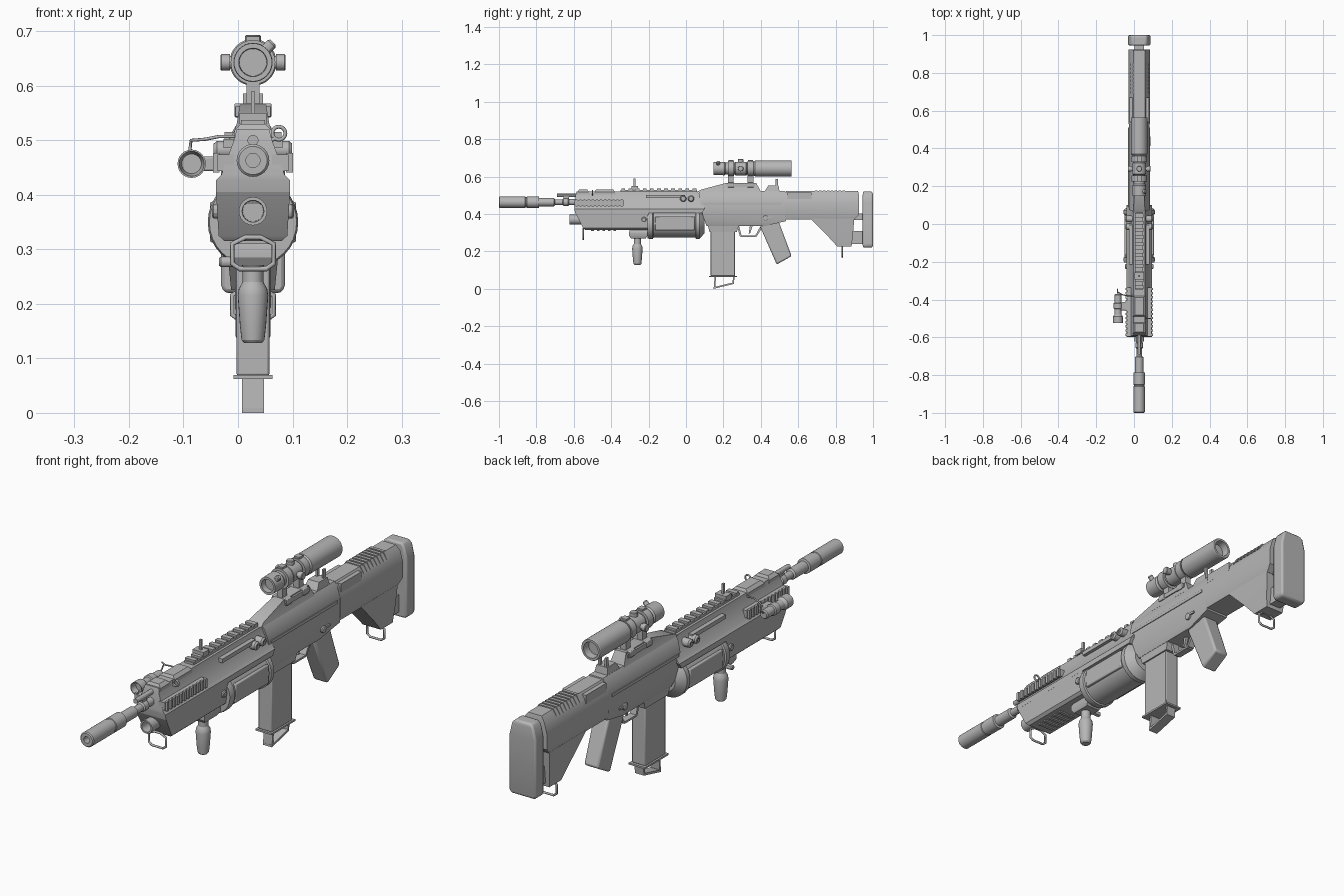
import bpy, bmesh, math
from mathutils import Vector

CX = 0.0275  # centre line of the body
gray = bpy.data.materials.new("gunmetal_gray")
gray.diffuse_color = (0.47, 0.47, 0.47, 1)


def finish(name, bm, bevel=0):
    bmesh.ops.remove_doubles(bm, verts=bm.verts, dist=1e-5)
    bmesh.ops.recalc_face_normals(bm, faces=bm.faces)
    me = bpy.data.meshes.new(name)
    bm.to_mesh(me)
    bm.free()
    ob = bpy.data.objects.new(name, me)
    bpy.context.collection.objects.link(ob)
    me.materials.append(gray)
    if bevel:
        m = ob.modifiers.new("edge_bevel", 'BEVEL')
        m.width, m.segments, m.limit_method = bevel, 2, 'ANGLE'
    return ob


def hull(name, levels, bevel=0, cx=CX):
    """Stack of rectangles: (half width, y front, y back, z front[, z back])."""
    bm = bmesh.new()
    rings = []
    for lv in levels:
        hw, y0, y1, z0 = lv[:4]
        z1 = lv[4] if len(lv) > 4 else z0
        rings.append([bm.verts.new(p) for p in ((cx - hw, y0, z0), (cx + hw, y0, z0),
                                                (cx + hw, y1, z1), (cx - hw, y1, z1))])
    for a, b in zip(rings, rings[1:]):
        for i in range(4):
            j = (i + 1) % 4
            bm.faces.new((a[i], a[j], b[j], b[i]))
    bm.faces.new(rings[0])
    bm.faces.new(rings[-1])
    return finish(name, bm, bevel)


def box(name, x, y, z, sx, sy, sz, bevel=0):
    return hull(name, [(sx / 2, y - sy / 2, y + sy / 2, z - sz / 2),
                       (sx / 2, y - sy / 2, y + sy / 2, z + sz / 2)], bevel, x)


def lathe(name, axis, origin, profile, n=24):
    """Rings of (distance along axis, radius), closed at both ends."""
    bm = bmesh.new()
    ax = Vector(axis).normalized()
    u = ax.orthogonal().normalized()
    w = ax.cross(u)
    rings = []
    for t, r in profile:
        rings.append([bm.verts.new(Vector(origin) + ax * t + (u * math.cos(a) + w * math.sin(a)) * r)
                      for a in (2 * math.pi * i / n for i in range(n))])
    for a, b in zip(rings, rings[1:]):
        for i in range(n):
            j = (i + 1) % n
            bm.faces.new((a[i], a[j], b[j], b[i]))
    bm.faces.new(rings[0])
    bm.faces.new(rings[-1])
    return finish(name, bm)


def wire(name, pts, r, closed=False):
    cu = bpy.data.curves.new(name, 'CURVE')
    cu.dimensions, cu.bevel_depth, cu.bevel_resolution = '3D', r, 2
    cu.use_fill_caps = True
    sp = cu.splines.new('POLY')
    sp.points.add(len(pts) - 1)
    for p, q in zip(sp.points, pts):
        p.co = (*q, 1)
    sp.use_cyclic_u = closed
    ob = bpy.data.objects.new(name, cu)
    bpy.context.collection.objects.link(ob)
    cu.materials.append(gray)


Y = (0, 1, 0)
Z = (0, 0, 1)

# Barrel with suppressor, gas tube and lower launcher muzzle
lathe("suppressor", Y, (CX, 0, 0.463),
      [(-0.93, 0.013), (-1.0, 0.013), (-1.0, 0.026), (-0.996, 0.03), (-0.86, 0.03), (-0.858, 0.028),
       (-0.852, 0.028), (-0.85, 0.03), (-0.787, 0.03), (-0.785, 0.022), (-0.705, 0.022), (-0.7, 0.015),
       (-0.66, 0.015), (-0.655, 0.02), (-0.63, 0.02), (-0.625, 0.016), (-0.57, 0.016)])
lathe("gas_tube", Y, (CX, 0, 0.5), [(-0.69, 0.007), (-0.69, 0.01), (-0.56, 0.01)], 12)
box("gas_block", CX, -0.64, 0.484, 0.012, 0.03, 0.03)
lathe("launcher_muzzle", Y, (CX, 0, 0.37),
      [(-0.58, 0.019), (-0.622, 0.02), (-0.622, 0.026), (-0.54, 0.026)])

# Handguard: lower front block and full length upper shell
hull("handguard_lower", [(0.052, -0.54, -0.2, 0.315), (0.063, -0.55, -0.2, 0.325),
                         (0.068, -0.593, -0.2, 0.408)])
hull("handguard_upper", [(0.068, -0.593, 0.085, 0.405), (0.068, -0.597, 0.1, 0.427),
                         (0.058, -0.597, 0.1, 0.437), (0.034, -0.59, 0.075, 0.503),
                         (0.03, -0.585, 0.06, 0.52)])
for y0, y1 in ((-0.58, -0.52), (-0.49, -0.38)):
    hull("top_block", [(0.034, y0 - 0.005, y1 + 0.005, 0.505), (0.034, y0, y1, 0.518),
                       (0.022, y0 + 0.008, y1 - 0.008, 0.53)])
for s in (-1, 1):
    box("side_rail", CX + s * 0.05, -0.465, 0.459, 0.03, 0.26, 0.03)
    for i in range(12):
        box("side_rail_tooth", CX + s * 0.067, -0.586 + i * 0.022, 0.459, 0.012, 0.012, 0.036)
    box("side_ledge", CX + s * 0.045, -0.11, 0.494, 0.018, 0.21, 0.016)
    for y in (-0.015, 0.027):
        lathe("side_knob", (s, 0, 0), (CX, y, 0.482),
              [(0.03, 0.017), (0.066, 0.017), (0.072, 0.012), (0.072, 0.006), (0.068, 0.006)], 16)
    lathe("clamp_bolt", (s, 0, 0), (CX, -0.225, 0.37), [(0.05, 0.014), (0.072, 0.014), (0.075, 0.01)], 12)
for i in range(5):
    box("bottom_vent", CX, -0.5 + i * 0.03, 0.314, 0.07, 0.014, 0.008)

# Top rail and iron sights
box("top_rail", CX, -0.145, 0.522, 0.04, 0.41, 0.014)
for i in range(11):
    box("top_rail_tooth", CX, -0.335 + i * 0.038, 0.532, 0.044, 0.02, 0.01)
box("front_sight_base", CX, -0.275, 0.54, 0.05, 0.035, 0.02)
box("front_sight_post", CX, -0.275, 0.565, 0.008, 0.01, 0.05)
hull("rear_sight_base", [(0.03, 0.42, 0.5, 0.52), (0.024, 0.44, 0.495, 0.552)])
for s in (-1, 1):
    box("rear_sight_ear", CX + s * 0.014, 0.485, 0.568, 0.008, 0.014, 0.036)
wire("top_ring", [(0.075 + 0.012 * math.cos(a), -0.5, 0.513 + 0.012 * math.sin(a))
                  for a in (i * math.pi / 8 for i in range(16))], 0.0035, True)
wire("top_ring_stem", [(CX + 0.025, -0.5, 0.498), (0.068, -0.5, 0.503)], 0.004)

# Under-barrel launcher tube
lathe("launcher_tube", Y, (CX, 0, 0.35),
      [(-0.205, 0.06), (-0.205, 0.08), (-0.195, 0.083), (-0.178, 0.083), (-0.175, 0.077), (0.05, 0.077),
       (0.053, 0.083), (0.072, 0.083), (0.078, 0.078), (0.1, 0.05)], 32)
for s in (-1, 1):
    box("launcher_side_plate", CX + s * 0.072, -0.06, 0.35, 0.014, 0.21, 0.075, 0.004)

# Vertical foregrip with clamp
hull("foregrip_clamp", [(0.03, -0.295, -0.215, 0.27), (0.038, -0.305, -0.205, 0.285),
                        (0.038, -0.305, -0.205, 0.302), (0.028, -0.3, -0.2, 0.318)])
lathe("foregrip", Z, (CX, -0.26, 0),
      [(0.128, 0.016), (0.134, 0.021), (0.16, 0.024), (0.215, 0.028), (0.228, 0.026), (0.24, 0.019), (0.275, 0.019)])
lathe("foregrip_knob", (1, 0, 0), (-0.035, -0.25, 0.277), [(0, 0.007), (0.004, 0.01), (0.03, 0.01)], 12)

# Receiver with magazine
hull("receiver", [(0.04, 0.11, 0.42, 0.335), (0.05, 0.1, 0.535, 0.362), (0.055, 0.085, 0.535, 0.41),
                  (0.055, 0.075, 0.535, 0.465), (0.042, 0.07, 0.535, 0.505), (0.03, 0.07, 0.53, 0.524)])
hull("magazine_well", [(0.036, 0.125, 0.272, 0.305), (0.04, 0.115, 0.285, 0.345)])
hull("magazine", [(0.03, 0.132, 0.262, 0.068), (0.03, 0.132, 0.262, 0.34)], 0.004)
box("magazine_base", CX, 0.198, 0.066, 0.072, 0.15, 0.007)
hull("magazine_pull_bottom", [(0.02, 0.148, 0.256, 0.0, 0.026), (0.02, 0.148, 0.256, 0.009, 0.035)])
hull("magazine_pull_front", [(0.02, 0.148, 0.156, 0.004), (0.02, 0.153, 0.161, 0.066)])
hull("magazine_pull_back", [(0.02, 0.248, 0.256, 0.028), (0.02, 0.252, 0.26, 0.066)])
for s in (-1, 1):
    box("receiver_strip", CX + s * 0.053, 0.3, 0.455, 0.01, 0.42, 0.012)
    lathe("selector", (s, 0, 0), (CX, 0.425, 0.378), [(0.045, 0.014), (0.058, 0.014), (0.06, 0.011)], 16)
    box("selector_lever", CX + s * 0.056, 0.445, 0.382, 0.006, 0.035, 0.009)

# Pistol grip, trigger and guard
hull("grip", [(0.032, 0.485, 0.565, 0.13, 0.175), (0.034, 0.395, 0.49, 0.335, 0.375)], 0.008)
hull("trigger_guard", [(0.014, 0.295, 0.37, 0.276), (0.014, 0.288, 0.378, 0.284)])
hull("trigger_guard_front", [(0.014, 0.288, 0.298, 0.28), (0.014, 0.27, 0.282, 0.345)])
hull("trigger_guard_back", [(0.014, 0.368, 0.378, 0.28), (0.014, 0.395, 0.41, 0.33)])
hull("trigger", [(0.005, 0.335, 0.342, 0.295), (0.006, 0.342, 0.358, 0.34)])

# Scope mount
hull("scope_base", [(0.034, 0.06, 0.4, 0.518), (0.03, 0.08, 0.395, 0.53), (0.024, 0.215, 0.375, 0.566)])
box("scope_rail", CX, 0.295, 0.553, 0.064, 0.15, 0.018)
for y in (0.24, 0.345):
    box("scope_clamp", CX, y, 0.555, 0.068, 0.034, 0.026, 0.003)
    box("scope_post", CX, y, 0.585, 0.024, 0.03, 0.05)
    lathe("scope_ring", Y, (CX, y, 0.643), [(-0.016, 0.034), (-0.016, 0.041), (0.016, 0.041), (0.016, 0.034)])
    box("scope_ring_cap", CX, y, 0.684, 0.024, 0.026, 0.012)

# Scope with turrets
lathe("scope_tube", Y, (CX, 0, 0.643),
      [(0.17, 0.025), (0.147, 0.026), (0.147, 0.035), (0.205, 0.036), (0.212, 0.031), (0.26, 0.031),
       (0.265, 0.036), (0.322, 0.036), (0.327, 0.031), (0.355, 0.031), (0.37, 0.043), (0.562, 0.043),
       (0.565, 0.041), (0.565, 0.032), (0.535, 0.03)], 32)
for d in ((1, 0, 0), (-1, 0, 0), (0, 0, 1)):
    h = 0.05 if d[2] else 0.06
    lathe("scope_turret", d, (CX, 0.292, 0.643), [(0.02, 0.011), (h - 0.018, 0.011), (h - 0.018, 0.015),
                                                  (h - 0.002, 0.015), (h, 0.013)], 16)
lathe("scope_dial", (1, 0, 1), (CX, 0.172, 0.643), [(0.025, 0.01), (0.048, 0.01), (0.052, 0.007)], 12)

# Shoulder stock
hull("stock_body", [(0.05, 0.53, 0.9, 0.37), (0.057, 0.53, 0.925, 0.395), (0.057, 0.53, 0.925, 0.46),
                    (0.046, 0.53, 0.925, 0.5), (0.03, 0.535, 0.92, 0.522)])
hull("stock_lower", [(0.04, 0.81, 0.885, 0.225), (0.046, 0.755, 0.892, 0.285), (0.052, 0.665, 0.9, 0.375)])
for s in (-1, 1):
    box("stock_cheek_panel", CX + s * 0.042, 0.605, 0.497, 0.02, 0.13, 0.036)
for i in range(8):
    hull("stock_ridge", [(0.049, 0.69 + i * 0.021, 0.703 + i * 0.021, 0.498),
                         (0.032, 0.69 + i * 0.021, 0.703 + i * 0.021, 0.526)])
for z, h in ((0.275, 0.07), (0.385, 0.035)):
    box("butt_connector", CX, 0.915, z, 0.05, 0.09, h)
hull("butt_pad", [(0.052, 0.946, 0.995, 0.22), (0.059, 0.945, 1.0, 0.232), (0.059, 0.945, 1.0, 0.46),
                  (0.048, 0.945, 1.0, 0.505), (0.036, 0.946, 0.995, 0.52)], 0.012)

# Sling loops
for name, y, z0, z1 in (("front_sling_loop", -0.55, 0.264, 0.322), ("rear_sling_loop", 0.835, 0.17, 0.228)):
    wire(name, [(CX - 0.014, y, z1), (CX - 0.038, y, z1 - 0.012), (CX - 0.038, y, z0 + 0.01),
                (CX - 0.024, y, z0), (CX + 0.024, y, z0), (CX + 0.038, y, z0 + 0.01),
                (CX + 0.038, y, z1 - 0.012), (CX + 0.014, y, z1)], 0.0045, True)

# Flashlight on the left rail with cable
lathe("flashlight", Y, (-0.085, 0, 0.457),
      [(-0.5, 0.018), (-0.525, 0.023), (-0.525, 0.026), (-0.49, 0.026), (-0.48, 0.019), (-0.45, 0.018),
       (-0.447, 0.023), (-0.42, 0.023), (-0.417, 0.018), (-0.375, 0.018), (-0.37, 0.014)])
box("flashlight_mount", -0.052, -0.435, 0.457, 0.035, 0.045, 0.026, 0.003)
wire("flashlight_cable", [(-0.085, -0.37, 0.465), (-0.088, -0.345, 0.485), (-0.086, -0.36, 0.5),
                          (-0.06, -0.375, 0.502), (-0.035, -0.38, 0.507), (0.005, -0.38, 0.507)], 0.003)

# Smooth round parts, keep hard edges
for ob in bpy.data.objects:
    ob.select_set(ob.type == 'MESH')
bpy.context.view_layer.objects.active = bpy.data.objects["suppressor"]
bpy.ops.object.shade_smooth_by_angle(angle=math.radians(30))
